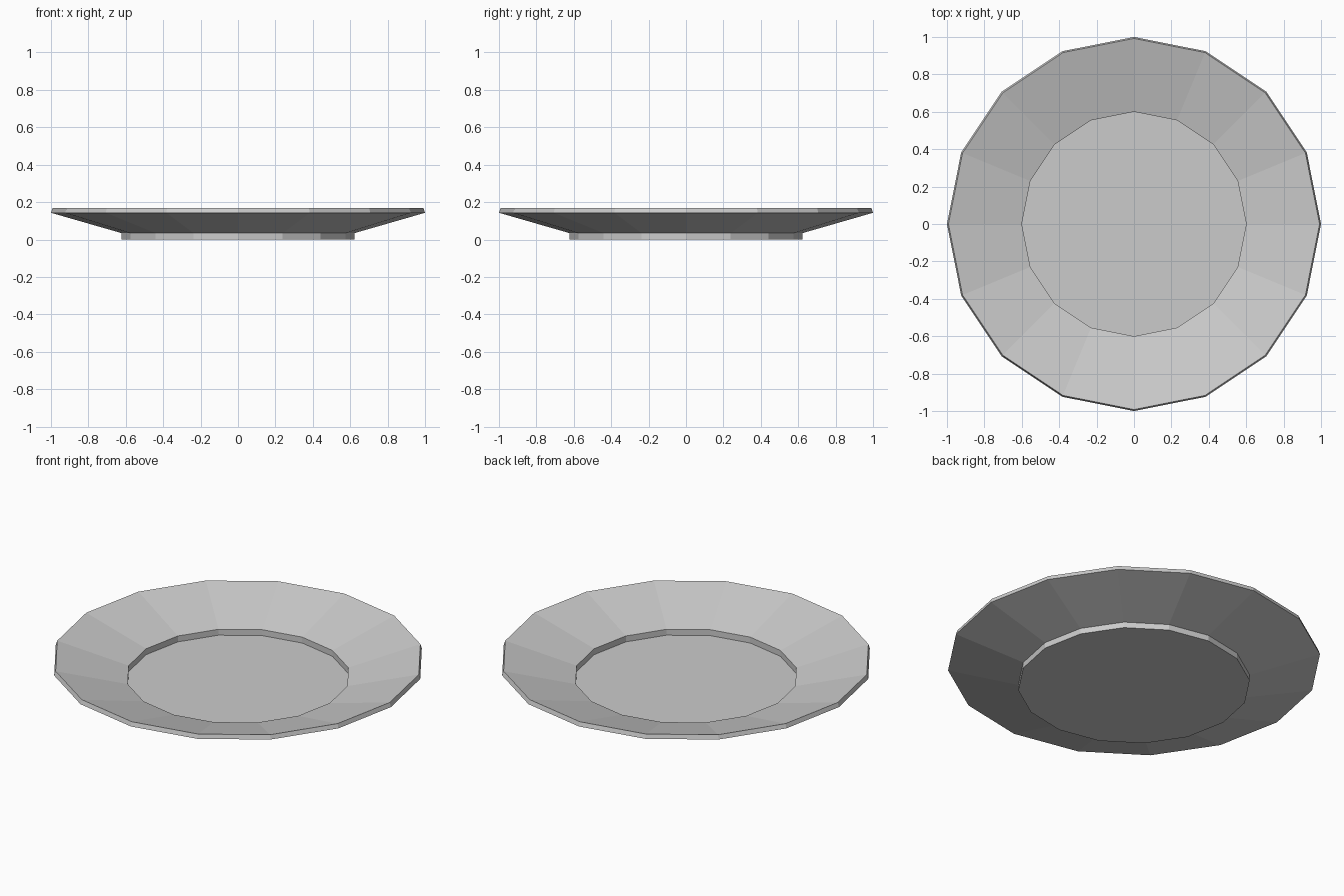
import bpy, bmesh, math

if "Cube" in bpy.data.objects:
    bpy.data.objects.remove(bpy.data.objects["Cube"])

SIDES = 16

# Half-section of the plate (radius, height), from underside to inner floor
profile = [
    (0.622, 0.0), (0.622, 0.034),   # foot
    (1.0, 0.143), (0.992, 0.168),   # underside flare and rim edge
    (0.6, 0.06), (0.6, 0.025),      # sloping top and step to floor
]

bm = bmesh.new()
rings = []
for r, z in profile:
    rings.append([bm.verts.new((r * math.cos(2 * math.pi * i / SIDES),
                                r * math.sin(2 * math.pi * i / SIDES), z))
                  for i in range(SIDES)])

# Walls between neighbouring rings
for a, b in zip(rings, rings[1:]):
    for i in range(SIDES):
        j = (i + 1) % SIDES
        bm.faces.new((a[i], a[j], b[j], b[i]))

# Underside and floor
bm.faces.new(rings[0][::-1])
bm.faces.new(rings[-1])
bmesh.ops.recalc_face_normals(bm, faces=bm.faces[:])

mesh = bpy.data.meshes.new("plate")
bm.to_mesh(mesh)
bm.free()
bpy.context.collection.objects.link(bpy.data.objects.new("plate", mesh))
